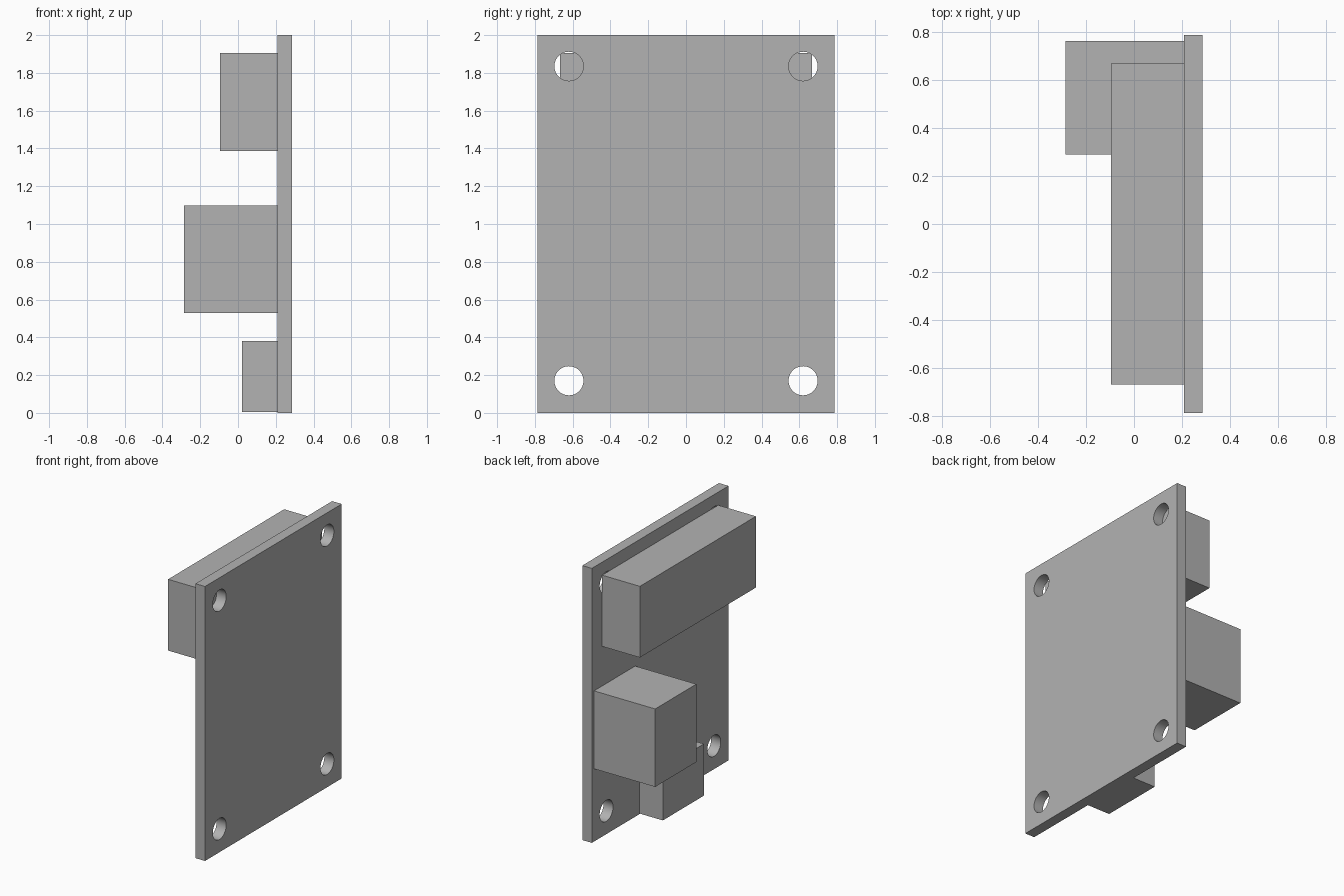
import bpy
import math

cube = bpy.data.objects.get("Cube")
if cube:
    bpy.data.objects.remove(cube, do_unlink=True)

grey = bpy.data.materials.new("plain_grey")
grey.use_nodes = True
colour = (0.448, 0.448, 0.448, 1)
grey.diffuse_color = colour
grey.node_tree.nodes["Principled BSDF"].inputs["Base Color"].default_value = colour


def box(name, x, y, z):
    """Box spanning the given (low, high) pair on each axis."""
    spans = (x, y, z)
    bpy.ops.mesh.primitive_cube_add(size=1, location=[(a + b) / 2 for a, b in spans])
    ob = bpy.context.object
    ob.name = name
    ob.scale = [b - a for a, b in spans]
    bpy.ops.object.transform_apply(location=False, rotation=False, scale=True)
    ob.data.materials.append(grey)
    return ob


FACE = 0.208   # mounting face of the board
BACK = 0.285   # plain face of the board

# Upright circuit board
board = box("board", (FACE, BACK), (-0.787, 0.787), (0, 2))

# Mounting holes drilled near the four corners
for y in (-0.62, 0.62):
    for z in (0.17, 1.835):
        bpy.ops.mesh.primitive_cylinder_add(
            vertices=48, radius=0.077, depth=0.4,
            location=((FACE + BACK) / 2, y, z), rotation=(0, math.pi / 2, 0))
        drill = bpy.context.object
        drill.name = "hole_cutter"
        drill.data.materials.append(grey)
        cut = board.modifiers.new("mounting_hole", "BOOLEAN")
        cut.object = drill
        cut.operation = "DIFFERENCE"
        cut.solver = "EXACT"
        bpy.context.view_layer.objects.active = board
        bpy.ops.object.modifier_apply(modifier=cut.name)
        bpy.data.objects.remove(drill, do_unlink=True)

# Smooth hole walls with crisp rims
bpy.ops.object.select_all(action="DESELECT")
board.select_set(True)
bpy.context.view_layer.objects.active = board
bpy.ops.object.shade_smooth_by_angle(angle=math.radians(30))

# Components standing on the board
box("long_terminal_block", (-0.096, FACE), (-0.668, 0.668), (1.386, 1.905))
box("relay_block", (-0.285, FACE), (0.288, 0.762), (0.53, 1.098))
box("input_connector", (0.02, FACE), (-0.235, 0.238), (0.004, 0.381))
